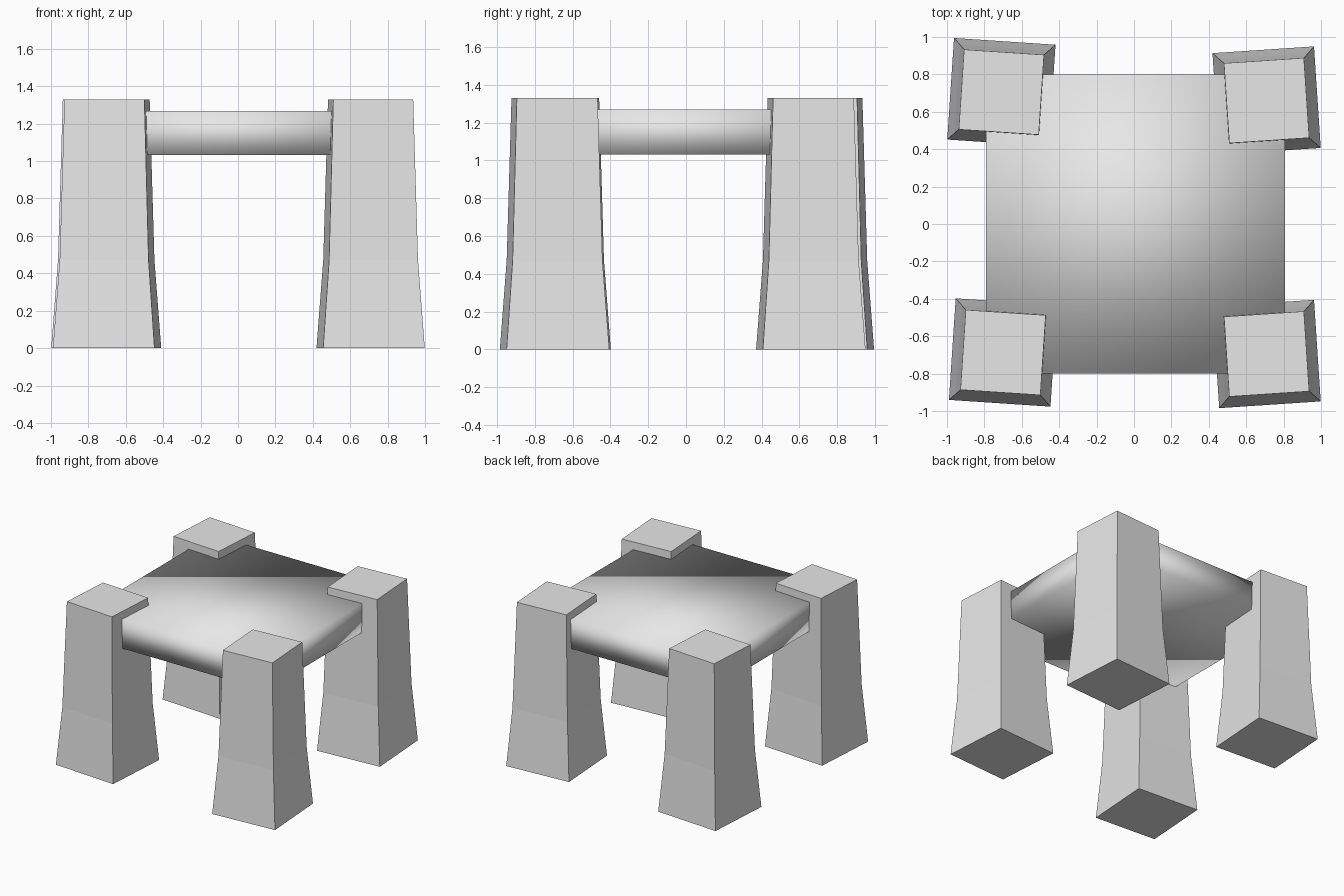
import bpy
import bmesh
from math import radians
from mathutils import Matrix, Vector

default = bpy.data.objects.get("Cube")
if default:
    bpy.data.objects.remove(default, do_unlink=True)

GREY = (0.8, 0.8, 0.8, 1.0)
stone = bpy.data.materials.new("light_grey")
stone.use_nodes = True
stone.diffuse_color = GREY
stone.node_tree.nodes["Principled BSDF"].inputs["Base Color"].default_value = GREY

# Leg taper: (height, half width)
LEG_PROFILE = [(0.0, 0.272), (0.47, 0.238), (1.33, 0.214)]


def add_object(name, bm, smooth=False):
    bmesh.ops.recalc_face_normals(bm, faces=bm.faces)
    for face in bm.faces:
        face.smooth = smooth
    mesh = bpy.data.meshes.new(name)
    bm.to_mesh(mesh)
    bm.free()
    mesh.materials.append(stone)
    obj = bpy.data.objects.new(name, mesh)
    bpy.context.collection.objects.link(obj)
    return obj


def add_leg(name, x, y, turn):
    """Flared square pillar, slightly twisted on its base."""
    bm = bmesh.new()
    rings = [[bm.verts.new((sx * w, sy * w, z))
              for sx, sy in ((-1, -1), (1, -1), (1, 1), (-1, 1))]
             for z, w in LEG_PROFILE]
    bm.faces.new(rings[0])
    bm.faces.new(rings[-1])
    for low, high in zip(rings, rings[1:]):
        for i in range(4):
            j = (i + 1) % 4
            bm.faces.new((low[i], low[j], high[j], high[i]))
    leg = add_object(name, bm)
    leg.location = (x, y, 0)
    leg.rotation_euler.z = radians(turn)


# Four corner legs
add_leg("front_right_leg", -0.70, -0.687, -3.8)
add_leg("front_left_leg", 0.709, -0.695, 3.8)
add_leg("back_right_leg", -0.709, 0.705, -3.8)
add_leg("back_left_leg", 0.709, 0.66, 3.8)

# Slab between the legs, softly shaded across its corners
slab = bmesh.new()
bmesh.ops.create_cube(slab, size=1.0,
                      matrix=Matrix.LocRotScale(Vector((0.008, 0, 1.15)), None,
                                                Vector((1.6, 1.6, 0.236))))
add_object("top_slab", slab, smooth=True)
